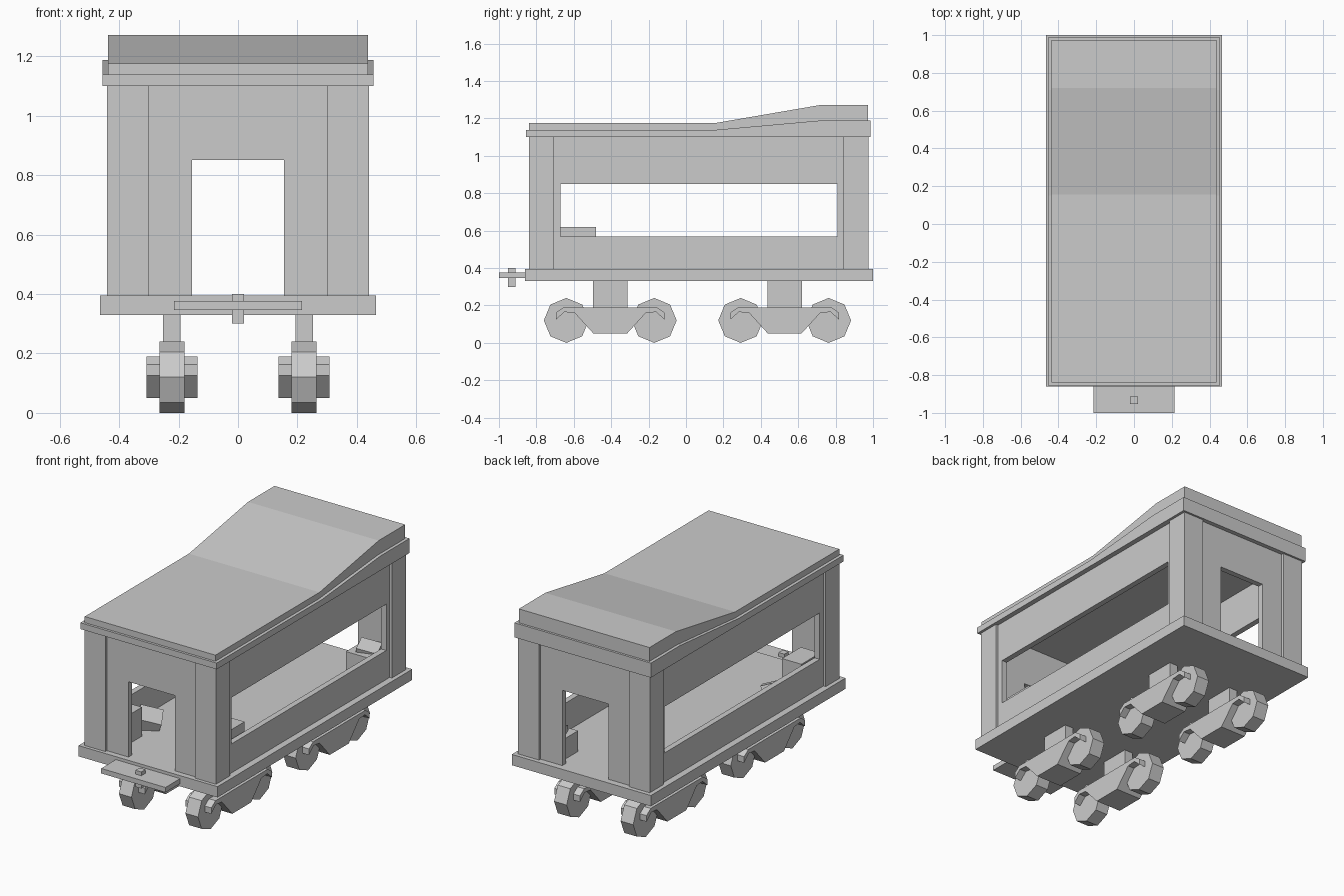
import bpy, bmesh
from mathutils import Matrix, Euler
from math import radians, pi

if "Cube" in bpy.data.objects:
    bpy.data.objects.remove(bpy.data.objects["Cube"])


def finish(name, bm):
    bmesh.ops.recalc_face_normals(bm, faces=bm.faces)
    me = bpy.data.meshes.new(name)
    bm.to_mesh(me)
    bm.free()
    ob = bpy.data.objects.new(name, me)
    bpy.context.collection.objects.link(ob)
    return ob


def box(name, x, y, z, rot=(0, 0, 0)):
    """Box from (min, max) ranges, turned about its own centre (degrees)."""
    bm = bmesh.new()
    bmesh.ops.create_cube(bm, size=1)
    size = [b - a for a, b in (x, y, z)]
    mid = [(a + b) / 2 for a, b in (x, y, z)]
    turn = Euler([radians(r) for r in rot]).to_matrix().to_4x4()
    bm.transform(Matrix.Translation(mid) @ turn @ Matrix.Diagonal((*size, 1)))
    return finish(name, bm)


def prism(name, pts, direction):
    """Extrude a planar 3D outline along a direction."""
    bm = bmesh.new()
    face = bm.faces.new([bm.verts.new(p) for p in pts])
    ext = bmesh.ops.extrude_face_region(bm, geom=[face])
    moved = [g for g in ext["geom"] if isinstance(g, bmesh.types.BMVert)]
    bmesh.ops.translate(bm, verts=moved, vec=direction)
    return finish(name, bm)


def side_profile(name, yz, x0, x1):
    return prism(name, [(x0, y, z) for y, z in yz], (x1 - x0, 0, 0))


def cut(ob, cutter):
    mod = ob.modifiers.new("cut", "BOOLEAN")
    mod.operation, mod.object, mod.solver = "DIFFERENCE", cutter, "EXACT"
    bpy.context.view_layer.objects.active = ob
    bpy.ops.object.modifier_apply(modifier=mod.name)
    bpy.data.objects.remove(cutter)


# Floor and front coupling plate with pin
box("floor", (-.465, .465), (-.86, 1.0), (.33, .395))
box("coupling_plate", (-.215, .215), (-1.0, -.85), (.347, .377))
box("coupling_pin", (-.02, .02), (-.952, -.912), (.30, .40))

# Walls: hollow shell with window and door openings
walls = box("walls", (-.425, .425), (-.825, .96), (.395, 1.11))
cut(walls, box("room_cutter", (-.39, .39), (-.79, .925), (.3, 1.2)))
cut(walls, box("window_cutter", (-.6, .6), (-.67, .81), (.57, .85)))
cut(walls, box("door_cutter", (-.155, .155), (-1.2, 1.2), (.3, .85)))

# Corner posts: L sections wrapped round the wall corners
for sx, xname in ((-1, "left"), (1, "right")):
    for sy, yname in ((-1, "front"), (1, "back")):
        ell = [(.44, .907), (.30, .907), (.30, .885), (.418, .885), (.418, .774), (.44, .774)]
        prism(f"{yname}_{xname}_post",
              [(sx * x, .0675 + sy * y, .395) for x, y in ell], (0, 0, .71))

# Roof: fascia and raised deck, both stepping up to the rear
side_profile("roof_fascia", [(-.855, 1.10), (.987, 1.10), (.987, 1.188),
                             (.71, 1.188), (.15, 1.138), (-.855, 1.138)], -.456, .456)
side_profile("roof_deck", [(-.84, 1.12), (.973, 1.12), (.973, 1.272),
                           (.72, 1.272), (.155, 1.175), (-.84, 1.175)], -.437, .437)

# Bogies: hooked side frame, hanger and two octagonal wheels
half = [(.09, .05), (.19, .16), (.245, .165), (.29, .125), (.29, .162), (.25, .19)]
frame = half + [(-y, z) for y, z in reversed(half)]
for sx in (-1, 1):
    for cy in (-.405, .5275):
        x = sx * .2225
        side_profile("bogie_frame", [(cy + y, z) for y, z in frame], x - .086, x + .086)
        box("bogie_hanger", (x - .029, x + .029), (cy - .092, cy + .092), (.15, .34))
        for dy in (-.235, .235):
            bm = bmesh.new()
            bmesh.ops.create_cone(bm, cap_ends=True, segments=8, radius1=.12,
                                  radius2=.12, depth=.084)
            bm.transform(Matrix.Translation((x, cy + dy, .12)) @ Matrix.Rotation(pi / 2, 4, "Y"))
            finish("wheel", bm)

# Loose crates inside
box("front_right_crate", (.24, .38), (-.68, -.48), (.395, .62))
box("front_left_crate", (-.38, -.25), (-.74, -.56), (.395, .57))
box("fallen_crate", (-.35, -.22), (-.50, -.38), (.40, .48), (20, 15, 35))
box("rear_crate", (.19, .37), (.76, .91), (.395, .52))
box("rear_tilted_crate", (.22, .34), (.80, .90), (.50, .55), (15, 10, 20))
